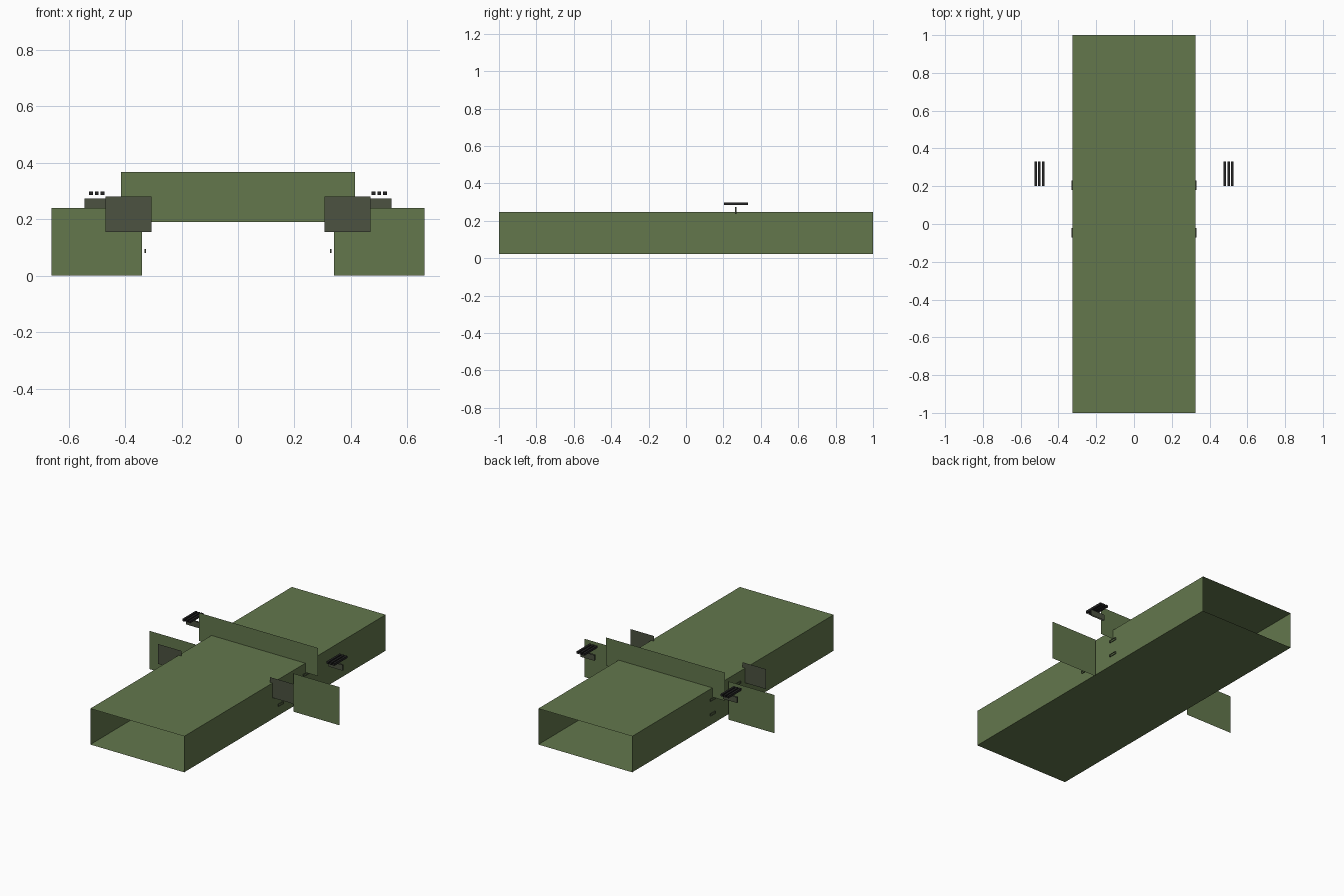
import bpy

if "Cube" in bpy.data.objects:
    bpy.data.objects.remove(bpy.data.objects["Cube"])

def material(name, rgb):
    m = bpy.data.materials.new(name)
    m.diffuse_color = (*rgb, 1)
    m.use_nodes = True
    m.node_tree.nodes["Principled BSDF"].inputs["Base Color"].default_value = m.diffuse_color
    return m

GREEN = material("olive_green", (0.125, 0.185, 0.073))
DARK = material("dark_olive", (0.072, 0.085, 0.053))
BLACK = material("near_black", (0.018, 0.018, 0.018))

def box(name, lo, hi, mat, sides="xyz"):
    """Box made only of the face pairs listed in sides; the others stay open."""
    v = [(x, y, z) for x in (lo[0], hi[0]) for y in (lo[1], hi[1]) for z in (lo[2], hi[2])]
    pairs = {"x": [(0, 1, 3, 2), (4, 6, 7, 5)],
             "y": [(0, 4, 5, 1), (2, 3, 7, 6)],
             "z": [(0, 2, 6, 4), (1, 5, 7, 3)]}
    me = bpy.data.meshes.new(name)
    me.from_pydata(v, [], [f for s in sides for f in pairs[s]])
    me.materials.append(mat)
    ob = bpy.data.objects.new(name, me)
    bpy.context.collection.objects.link(ob)
    return ob

def plate(name, x0, x1, y, z0, z1, mat):
    """Flat upright sheet facing the front."""
    me = bpy.data.meshes.new(name)
    me.from_pydata([(x0, y, z0), (x1, y, z0), (x1, y, z1), (x0, y, z1)], [], [(0, 1, 2, 3)])
    me.materials.append(mat)
    ob = bpy.data.objects.new(name, me)
    bpy.context.collection.objects.link(ob)

def pair(name, lo, hi, mat, sides="xyz"):
    """Same box on the right and left."""
    box(name + "_right", lo, hi, mat, sides)
    box(name + "_left", (-hi[0], lo[1], lo[2]), (-lo[0], hi[1], hi[2]), mat, sides)

# Long body, open at the front and back
box("body_tube", (-0.326, -1, 0.022), (0.326, 1, 0.248), GREEN, "xz")

# Upright sheets across and beside the body
plate("cross_panel", -0.414, 0.414, 0.203, 0.19, 0.367, GREEN)
for side, s in (("right", 1), ("left", -1)):
    a, b = sorted((s * 0.34, s * 0.661))
    plate("side_panel_" + side, a, b, 0.065, 0, 0.24, GREEN)
    a, b = sorted((s * 0.307, s * 0.47))
    plate("front_flap_" + side, a, b, -0.122, 0.155, 0.28, DARK)

# Bracket under each rack, open above and below
pair("rack_bracket", (0.448, 0.261, 0.237), (0.544, 0.271, 0.273), DARK, "xy")

# Three rack bars on each side
for i in range(3):
    x = 0.48 + 0.0205 * i
    pair(f"rack_bar_{i + 1}", (x - 0.0068, 0.202, 0.285), (x + 0.0068, 0.332, 0.299), BLACK)

# Small raised hinges on the body sides
for i, y in enumerate((-0.046, 0.204)):
    for j, z in enumerate((0.088, 0.18)):
        pair(f"hinge_{i + 1}_{j + 1}", (0.3265, y - 0.025, z - 0.007),
             (0.3315, y + 0.025, z + 0.007), DARK, "yz")
